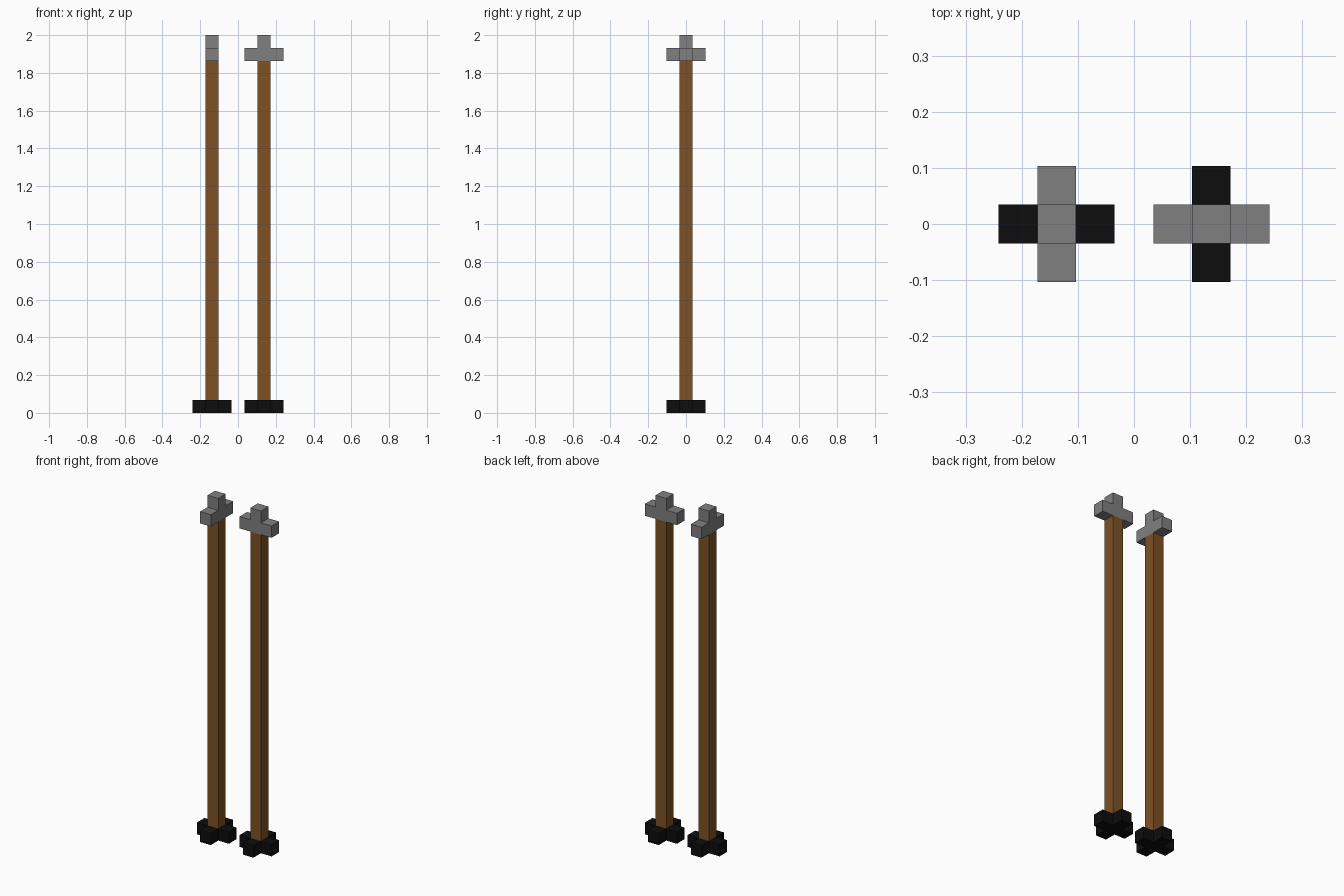
import bpy
import bmesh
from mathutils import Matrix, Vector

cube = bpy.data.objects.get("Cube")
if cube:
    bpy.data.objects.remove(cube, do_unlink=True)

U = 2 / 29  # one block; every part is a whole number of blocks


def material(name, rgb):
    mat = bpy.data.materials.new(name)
    mat.use_nodes = True
    mat.diffuse_color = (*rgb, 1)
    bsdf = mat.node_tree.nodes["Principled BSDF"]
    bsdf.inputs["Base Color"].default_value = (*rgb, 1)
    bsdf.inputs["Roughness"].default_value = 0.8
    return mat


black = material("black_rubber", (0.004, 0.004, 0.004))
brown = material("brown_wood", (0.205, 0.085, 0.018))
grey = material("grey_metal", (0.216, 0.216, 0.216))


def block(name, mat, x, bottom, height=1, arms=()):
    """Square block, with a one-block arm extruded in each given direction."""
    bm = bmesh.new()
    bmesh.ops.create_cube(bm, size=1, matrix=Matrix.Diagonal((1, 1, height, 1)))
    for arm in map(Vector, arms):
        face = max(bm.faces, key=lambda f: f.calc_center_median().dot(arm))
        new = bmesh.ops.extrude_discrete_faces(bm, faces=[face])["faces"][0]
        bmesh.ops.translate(bm, verts=new.verts, vec=arm)
    bmesh.ops.recalc_face_normals(bm, faces=bm.faces)
    bmesh.ops.scale(bm, vec=(U, U, U), verts=bm.verts)
    mesh = bpy.data.meshes.new(name)
    bm.to_mesh(mesh)
    bm.free()
    mesh.materials.append(mat)
    obj = bpy.data.objects.new(name, mesh)
    obj.location = (x * U, 0, (bottom + height / 2) * U)
    bpy.context.collection.objects.link(obj)


ALONG_X = [(1, 0, 0), (-1, 0, 0)]
ALONG_Y = [(0, 1, 0), (0, -1, 0)]
UP = [(0, 0, 1)]

# Two posts with cross-shaped feet; the head bars are turned a quarter apart
for side, x, bar in (("right", -2, ALONG_Y), ("left", 2, ALONG_X)):
    block(side + "_foot", black, x, 0, arms=ALONG_X + ALONG_Y)
    block(side + "_post", brown, x, 1, height=26)
    block(side + "_head", grey, x, 27, arms=bar + UP)
